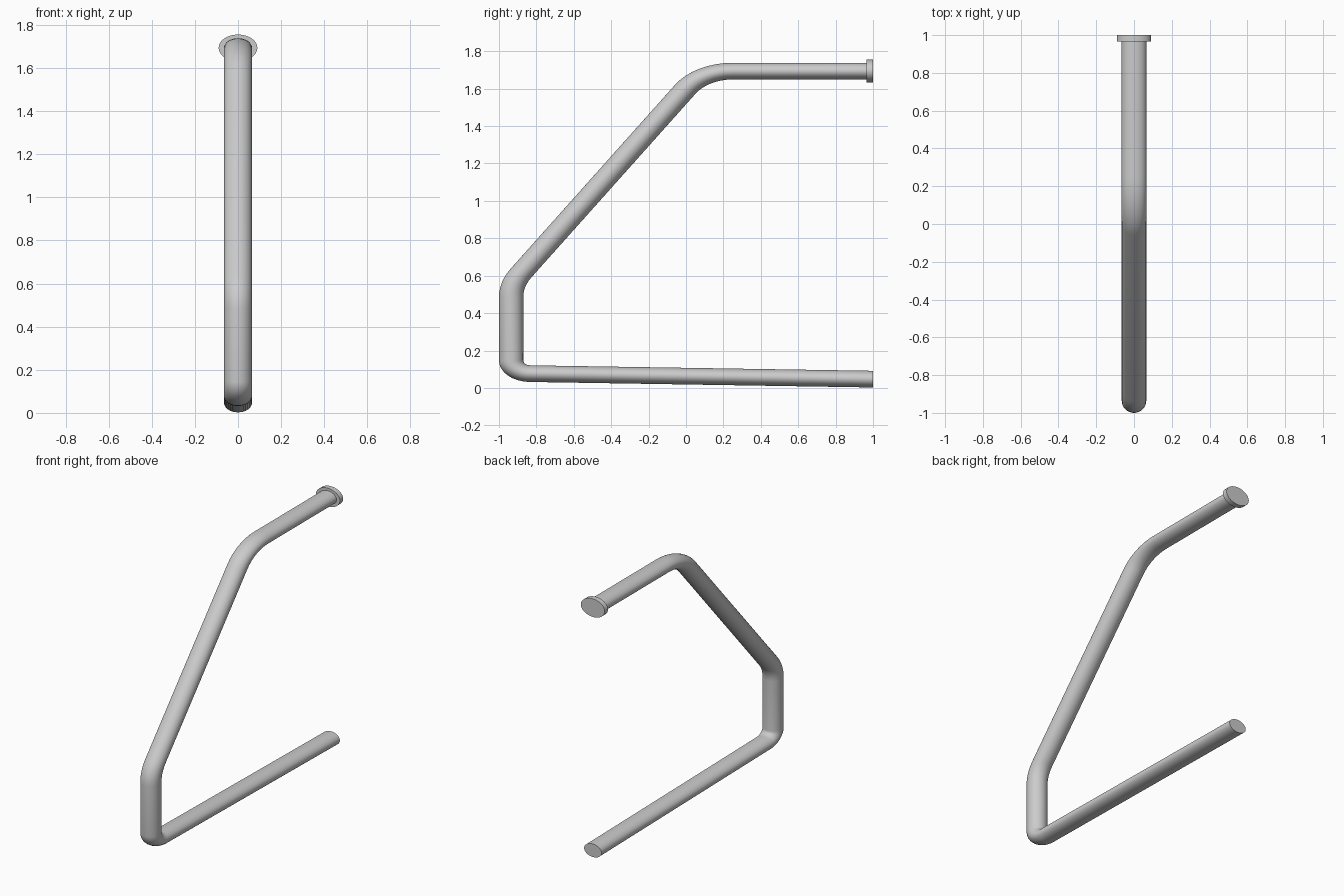
import bpy, bmesh, math
from mathutils import Vector

if "Cube" in bpy.data.objects:
    bpy.data.objects.remove(bpy.data.objects["Cube"])

SQUASH = 0.685      # whole model is flattened in z, so round tubes become oval
SIDES = 32
TOP = 1.694         # centre height of the upper arm


def pt(y, z):
    return Vector((0, y, z / SQUASH))


def fillet(a, c, b, t, n):
    """Circular bend at corner c, starting t before it and ending t after it."""
    u, v = (a - c).normalized(), (b - c).normalized()
    half = u.angle(v) / 2
    r = t * math.tan(half)
    centre = c + (u + v).normalized() * (t / math.cos(half))
    p, q = c + u * t - centre, c + v * t - centre
    sweep = math.pi - 2 * half
    return [centre + (p * math.sin((1 - k / n) * sweep) + q * math.sin(k / n * sweep)) / math.sin(sweep)
            for k in range(n + 1)]


def finish(name, bm):
    for v in bm.verts:
        v.co.z *= SQUASH
    bmesh.ops.recalc_face_normals(bm, faces=bm.faces[:])
    mesh = bpy.data.meshes.new(name)
    bm.to_mesh(mesh)
    bm.free()
    ob = bpy.data.objects.new(name, mesh)
    bpy.context.collection.objects.link(ob)
    bpy.ops.object.select_all(action='DESELECT')
    ob.select_set(True)
    bpy.context.view_layer.objects.active = ob
    bpy.ops.object.shade_smooth_by_angle(angle=math.radians(35))
    return ob


def sweep_tube(name, path, radii):
    bm = bmesh.new()
    rings = []
    last = len(path) - 1
    for i, p in enumerate(path):
        if i in (0, last):      # ends are cut square to y
            d = Vector((0, -1 if path[1].y < path[0].y and i == 0 else 1, 0))
        else:
            d = ((p - path[i - 1]).normalized() + (path[i + 1] - p).normalized()).normalized()
        side = Vector((1, 0, 0))
        up = side.cross(d)
        rings.append([bm.verts.new(p + radii[i] * (side * math.cos(a) + up * math.sin(a)))
                      for a in (2 * math.pi * k / SIDES for k in range(SIDES))])
    # Both ring frames follow the travel direction, so sides join index to index
    for r0, r1 in zip(rings, rings[1:]):
        for k in range(SIDES):
            j = (k + 1) % SIDES
            bm.faces.new((r0[k], r0[j], r1[j], r1[k]))
    bm.faces.new(rings[0])
    bm.faces.new(rings[-1])
    return finish(name, bm)


# Bent tube: lower arm, short upright, sloping arm, upper arm
corners = [pt(1, 0.047), pt(-0.935, 0.078), pt(-0.935, 0.555), pt(0.083, TOP), pt(1, TOP)]
path = [corners[0]]
for i, (t, n) in enumerate([(0.1, 8), (0.1, 6), (0.167, 8)], start=1):
    path += fillet(corners[i - 1], corners[i], corners[i + 1], t, n)
path.append(corners[-1])
sweep_tube("bent_tube", path, [0.065] * len(path))

# Round flange on the end of the upper arm
sweep_tube("end_flange", [pt(0.965, TOP), pt(1, TOP)], [0.09, 0.09])
